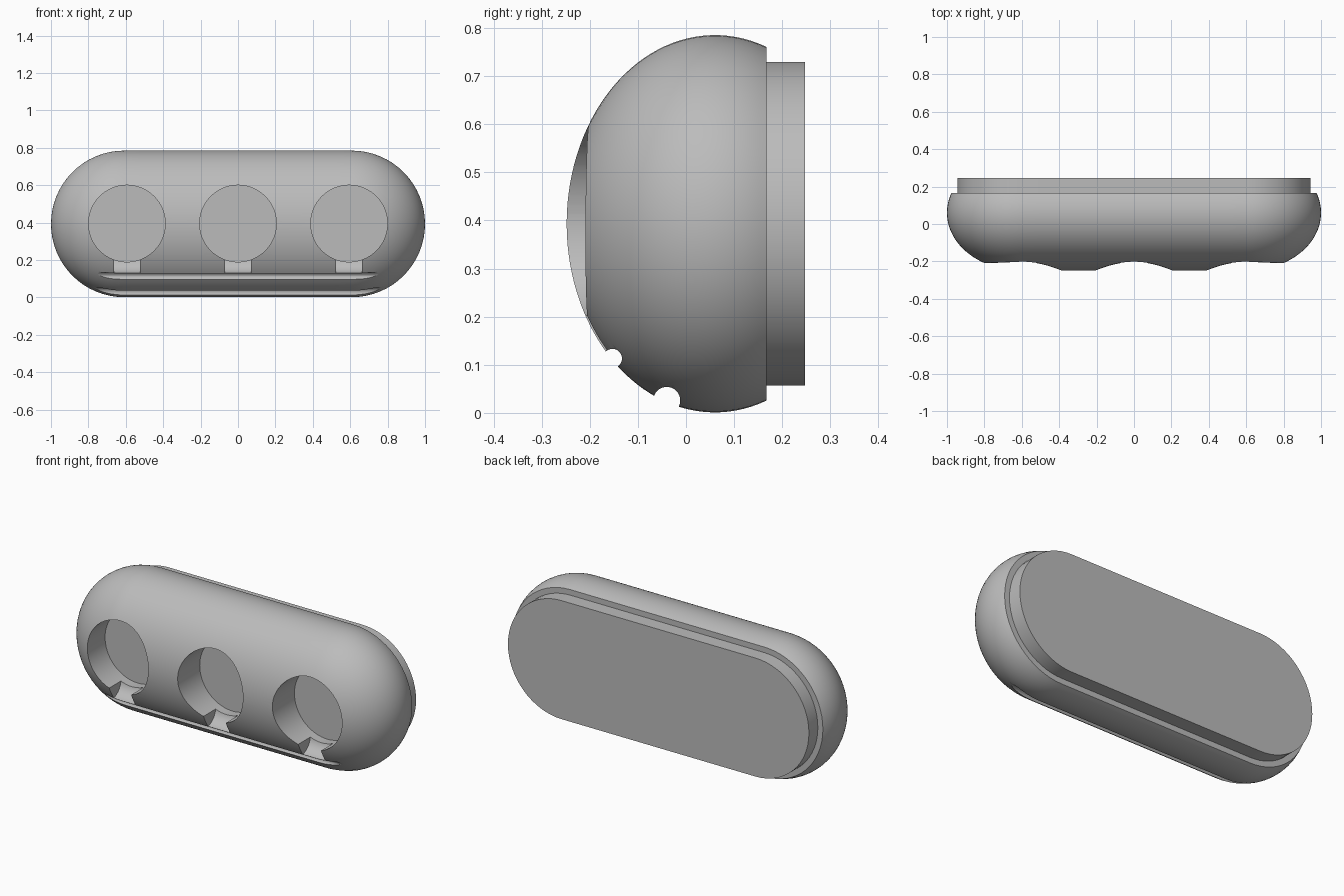
import bpy, bmesh, math
from mathutils import Matrix

cube = bpy.data.objects.get("Cube")
if cube:
    bpy.data.objects.remove(cube, do_unlink=True)

HALF = 0.608          # half length of the straight middle
MID_Z = 0.393
RADIUS, DEPTH, CENTRE_Y = 0.392, 0.308, 0.06
BACK_Y = 0.167

grey = bpy.data.materials.new("plain grey")
grey.use_nodes = True
colour = (0.5, 0.5, 0.5, 1)
grey.diffuse_color = colour
grey.node_tree.nodes["Principled BSDF"].inputs["Base Color"].default_value = colour


def add_object(name, bm):
    bmesh.ops.recalc_face_normals(bm, faces=bm.faces)
    mesh = bpy.data.meshes.new(name)
    bm.to_mesh(mesh)
    bm.free()
    mesh.materials.append(grey)
    ob = bpy.data.objects.new(name, mesh)
    bpy.context.collection.objects.link(ob)
    return ob


def stadium(radius, steps=32, spans=12):
    """Outline of a long rounded slot in x and z."""
    pts = []
    for side in (1, -1):
        for i in range(steps + 1):
            a = math.pi * (i / steps - 0.5)
            pts.append((side * (HALF + radius * math.cos(a)), MID_Z + side * radius * math.sin(a)))
        for i in range(1, spans):
            pts.append((side * HALF * (1 - 2 * i / spans), MID_Z + side * radius))
    return pts


def loft(name, sections):
    """Skin stadium outlines given as (radius, y), closing both ends."""
    bm = bmesh.new()
    rings = [[bm.verts.new((x, y, z)) for x, z in stadium(r)] for r, y in sections]
    n = len(rings[0])
    for a, b in zip(rings, rings[1:]):
        for i in range(n):
            j = (i + 1) % n
            bm.faces.new((a[i], a[j], b[j], b[i]))
    if sections[0][0] > 0:
        bm.faces.new(rings[0])
    bm.faces.new(rings[-1])
    bmesh.ops.remove_doubles(bm, verts=bm.verts, dist=1e-5)
    return add_object(name, bm)


def cylinder(name, radius, length, centre, axis):
    bm = bmesh.new()
    turn = Matrix.Rotation(math.pi / 2, 4, "Y" if axis == "x" else "X")
    bmesh.ops.create_cone(bm, cap_ends=True, segments=72, radius1=radius, radius2=radius,
                          depth=length, matrix=Matrix.Translation(centre) @ turn)
    return add_object(name, bm)


# Domed shell: half-ellipse profile running a little past its widest point
end = math.pi / 2 + math.asin((BACK_Y - CENTRE_Y) / DEPTH)
angles = [end * i / 36 for i in range(37)]
body = loft("domed_body", [(RADIUS * math.sin(a), CENTRE_Y - DEPTH * math.cos(a)) for a in angles])

# Raised plate on the back
plate = loft("back_plate", [(0.336, BACK_Y - 0.01), (0.336, 0.247)])

# Cutters: three round pockets with a scoop below each, and two long grooves
cutters = []
for x in (-0.594, 0, 0.594):
    cutters.append(cylinder("pocket_cutter", 0.205, 0.4, (x, -0.25, 0.395), "y"))
    cutters.append(cylinder("scoop_cutter", 0.085, 0.14, (x, -0.185, 0.213), "x"))
cutters.append(cylinder("upper_groove_cutter", 0.02, 2.2, (0, -0.153, 0.113), "x"))
cutters.append(cylinder("lower_groove_cutter", 0.028, 2.2, (0, -0.04, 0.026), "x"))

bpy.context.view_layer.objects.active = body
for cutter in cutters:
    cut = body.modifiers.new("cut", "BOOLEAN")
    cut.operation, cut.solver, cut.object = "DIFFERENCE", "EXACT", cutter
    bpy.ops.object.modifier_apply(modifier=cut.name)
    bpy.data.objects.remove(cutter, do_unlink=True)

# Smooth shading with crisp rims
for ob in (body, plate):
    bpy.ops.object.select_all(action="DESELECT")
    ob.select_set(True)
    bpy.context.view_layer.objects.active = ob
    bpy.ops.object.shade_smooth_by_angle(angle=math.radians(30))
